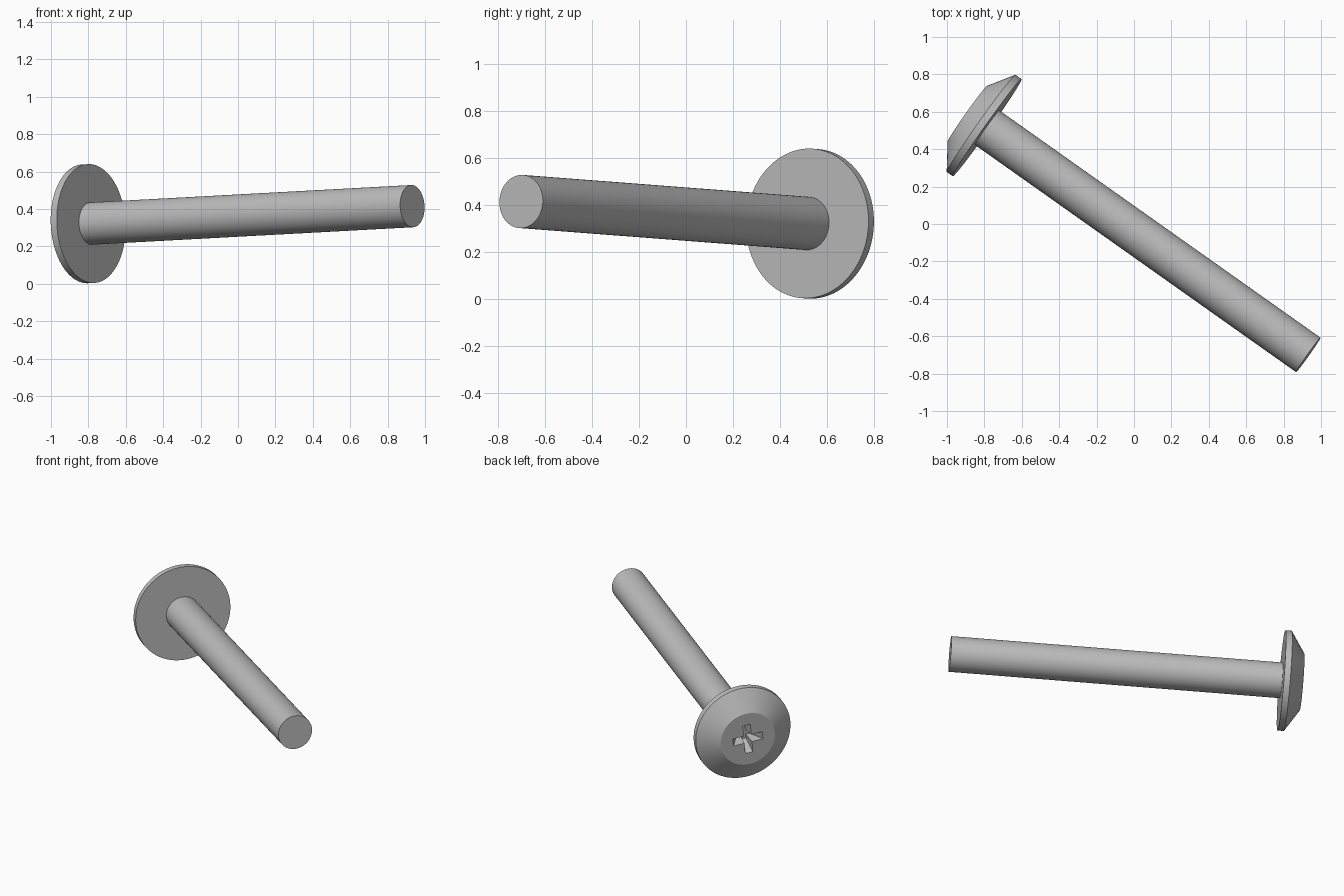
import bpy
import bmesh
import math
from mathutils import Matrix, Vector

if "Cube" in bpy.data.objects:
    bpy.data.objects.remove(bpy.data.objects["Cube"], do_unlink=True)

SEGMENTS = 96
TIP = Vector((0.932, -0.70, 0.415))      # centre of the free end
SEAT = Vector((-0.785, 0.515, 0.322))    # centre of the head underside

# Local frame: z runs out of the head, x is level
axis = (SEAT - TIP).normalized()
level = Vector((-axis.y, axis.x, 0)).normalized() * -1
if level.x < 0:
    level.negate()
side = axis.cross(level)
frame = Matrix((level, side, axis)).transposed().to_4x4()
frame.translation = SEAT

steel = bpy.data.materials.new("grey steel")
steel.use_nodes = True
GREY = (0.5, 0.5, 0.5, 1)
steel.diffuse_color = GREY
steel.node_tree.nodes["Principled BSDF"].inputs["Base Color"].default_value = GREY


def loft(name, rings):
    """Closed solid skinned through matching rings of points."""
    bm = bmesh.new()
    loops = [[bm.verts.new(p) for p in ring] for ring in rings]
    n = len(loops[0])
    for low, high in zip(loops, loops[1:]):
        for i in range(n):
            j = (i + 1) % n
            bm.faces.new((low[i], low[j], high[j], high[i]))
    bm.faces.new(loops[0][::-1])
    bm.faces.new(loops[-1])
    bmesh.ops.recalc_face_normals(bm, faces=bm.faces)
    mesh = bpy.data.meshes.new(name)
    bm.to_mesh(mesh)
    bm.free()
    mesh.materials.append(steel)
    obj = bpy.data.objects.new(name, mesh)
    bpy.context.collection.objects.link(obj)
    obj.matrix_world = frame
    return obj


def circle(radius, z):
    return [(radius * math.cos(math.tau * i / SEGMENTS),
             radius * math.sin(math.tau * i / SEGMENTS), z) for i in range(SEGMENTS)]


def cross(reach, half, z, turn=0.1):
    spin = Matrix.Rotation(turn, 3, "Z")
    arm = [Vector((reach, -half, z)), Vector((reach, half, z)), Vector((half, half, z))]
    return [spin @ Matrix.Rotation(math.pi / 2 * k, 3, "Z") @ p for k in range(4) for p in arm]


# Shaft
shaft = loft("shaft", [circle(0.113, -(SEAT - TIP).length), circle(0.113, 0.01)])

# Head: thin rim, sloped shoulder, flat crown
head = loft("head", [circle(0.318, 0), circle(0.318, 0.04), circle(0.182, 0.13)])

# Tapered cross recess cut into the crown
cutter = loft("recess_cutter", [cross(0.045, 0.018, 0.035), cross(0.105, 0.026, 0.14)])
cutter.hide_render = True
cut = head.modifiers.new("recess", "BOOLEAN")
cut.operation = "DIFFERENCE"
cut.solver = "EXACT"
cut.object = cutter
bpy.context.view_layer.update()
graph = bpy.context.evaluated_depsgraph_get()
carved = bpy.data.meshes.new_from_object(head.evaluated_get(graph))
head.modifiers.clear()
head.data = carved
bpy.data.objects.remove(cutter, do_unlink=True)

# Smooth round sides, sharp rims
bpy.ops.object.select_all(action="DESELECT")
for part in (shaft, head):
    part.select_set(True)
bpy.context.view_layer.objects.active = head
bpy.ops.object.shade_smooth_by_angle(angle=math.radians(25))
